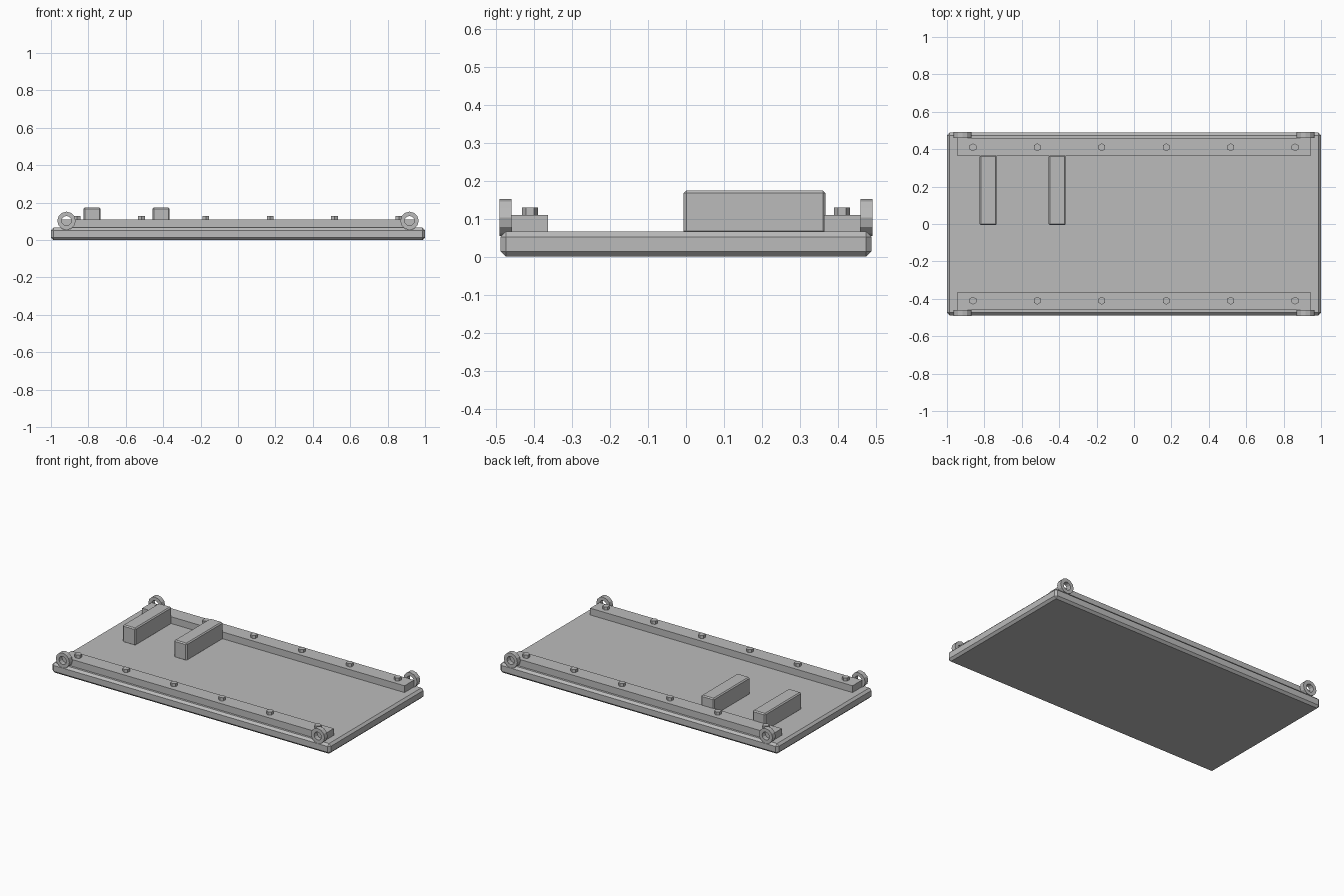
import bpy, bmesh, math

if "Cube" in bpy.data.objects:
    bpy.data.objects.remove(bpy.data.objects["Cube"])

grey = bpy.data.materials.new("plain grey")
grey.diffuse_color = (0.5, 0.5, 0.5, 1)
grey.use_nodes = True
grey.node_tree.nodes["Principled BSDF"].inputs["Base Color"].default_value = grey.diffuse_color


def finish(name, bm):
    mesh = bpy.data.meshes.new(name)
    bmesh.ops.recalc_face_normals(bm, faces=bm.faces)
    bm.to_mesh(mesh)
    bm.free()
    mesh.materials.append(grey)
    obj = bpy.data.objects.new(name, mesh)
    bpy.context.collection.objects.link(obj)
    return obj


def box(name, lo, hi, bevel=0):
    bm = bmesh.new()
    bmesh.ops.create_cube(bm, size=1)
    for v in bm.verts:
        v.co = [(a + b) / 2 + c * (b - a) for a, b, c in zip(lo, hi, v.co)]
    obj = finish(name, bm)
    if bevel:
        mod = obj.modifiers.new("chamfer", 'BEVEL')
        mod.width = bevel
        mod.segments = 1
    return obj


def bolt(name, x, y):
    bm = bmesh.new()
    bmesh.ops.create_cone(bm, cap_ends=True, segments=6, radius1=0.021,
                          radius2=0.021, depth=0.03)
    bmesh.ops.translate(bm, verts=bm.verts, vec=(x, y, 0.115))
    finish(name, bm)


def ring(name, x, y, z, outer, inner, depth, sides=12):
    # square-section ring whose axis runs along y
    bm = bmesh.new()
    section = [(outer, -depth / 2), (outer, depth / 2),
               (inner, depth / 2), (inner, -depth / 2)]
    loops = []
    for i in range(sides):
        a = 2 * math.pi * i / sides
        loops.append([bm.verts.new((x + r * math.cos(a), y + d, z + r * math.sin(a)))
                      for r, d in section])
    for i in range(sides):
        p, q = loops[i], loops[(i + 1) % sides]
        for k in range(4):
            m = (k + 1) % 4
            bm.faces.new((p[k], p[m], q[m], q[k]))
    finish(name, bm)


# base plate
box("base_plate", (-1, -0.488, 0), (1, 0.488, 0.066), 0.014)

# side rails with hex bolts and corner lifting rings
for side, s in (("front", -1), ("back", 1)):
    y0, y1 = sorted((s * 0.363, s * 0.46))
    box(side + "_rail", (-0.943, y0, 0.06), (0.943, y1, 0.11))
    for i in range(6):
        bolt(f"{side}_bolt_{i + 1}", -0.861 + i * 0.3444, s * 0.41)
    for end, x in (("left", -0.917), ("right", 0.917)):
        ring(f"{side}_{end}_ring", x, s * 0.475, 0.103, 0.049, 0.026, 0.032)

# raised blocks on the deck
for i, x in enumerate((-0.78, -0.411)):
    box(f"deck_block_{i + 1}", (x - 0.046, -0.006, 0.06),
        (x + 0.046, 0.367, 0.174), 0.007)
